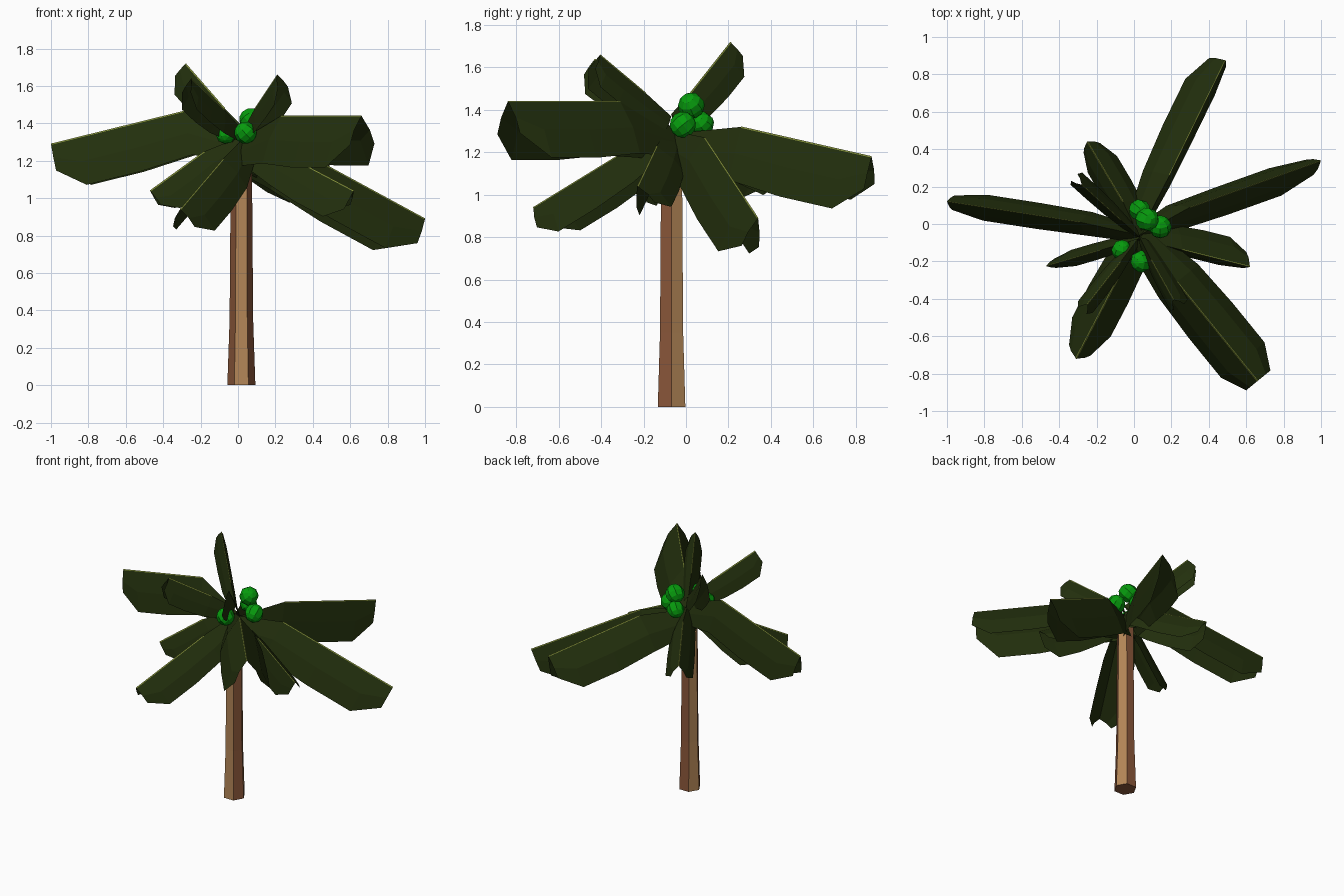
import bpy, bmesh, math
from mathutils import Vector

if "Cube" in bpy.data.objects:
    bpy.data.objects.remove(bpy.data.objects["Cube"])


def mat(name, rgb):
    m = bpy.data.materials.new(name)
    m.diffuse_color = (*rgb, 1)
    m.use_nodes = True
    m.node_tree.nodes["Principled BSDF"].inputs["Base Color"].default_value = m.diffuse_color
    return m


LEAF = mat("dark_leaf_green", (0.0165, 0.029, 0.004))
RIB = mat("yellow_green", (0.22, 0.27, 0.04))
BARK = mat("light_bark", (0.45, 0.237, 0.095))
BARK2 = mat("dark_bark", (0.26, 0.097, 0.043))
NUT = mat("bright_green", (0.002, 0.33, 0.004))


def finish(name, bm, mats):
    me = bpy.data.meshes.new(name)
    bm.to_mesh(me)
    bm.free()
    for m in mats:
        me.materials.append(m)
    ob = bpy.data.objects.new(name, me)
    bpy.context.collection.objects.link(ob)
    return ob


def grid(bm, rows, up):
    """Skin rows of points, with the faces looking along up."""
    vs = [[bm.verts.new(p) for p in row] for row in rows]
    for a, b in zip(vs, vs[1:]):
        for i in range(len(a) - 1):
            bm.faces.new((a[i], b[i], b[i + 1], a[i + 1]))
    bm.normal_update()
    if sum(f.normal.dot(up) for f in bm.faces) < 0:
        bmesh.ops.reverse_faces(bm, faces=bm.faces)


# Trunk: flared hexagonal column, bark colour alternating by side
bm = bmesh.new()
rings = []
for z, r in ((0, .075), (.35, .063), (1.0, .058), (1.24, .056)):
    rings.append([bm.verts.new((.018 + r * math.cos(k * math.pi / 3),
                                -.068 + r * math.sin(k * math.pi / 3), z)) for k in range(6)])
for a, b in zip(rings, rings[1:]):
    for k in range(6):
        f = bm.faces.new((a[k], a[(k + 1) % 6], b[(k + 1) % 6], b[k]))
        f.material_index = k % 2
bm.faces.new(rings[0][::-1]).material_index = 1
bm.faces.new(rings[-1])
finish("trunk", bm, [BARK, BARK2])

# Coconuts
for i, (x, y, z, r) in enumerate(((.14, -.015, 1.33, .062), (.07, .025, 1.42, .064),
                                  (.03, .075, 1.335, .058), (-.065, -.14, 1.345, .056),
                                  (.04, -.2, 1.35, .06))):
    bm = bmesh.new()
    bmesh.ops.create_uvsphere(bm, u_segments=8, v_segments=6, radius=r)
    bmesh.ops.rotate(bm, verts=bm.verts, matrix=Vector((0, 0, 1)).rotation_difference(
        Vector((math.sin(i), math.cos(i * 2), .8))).to_matrix())
    bmesh.ops.translate(bm, verts=bm.verts, vec=(x, y, z))
    finish(f"coconut_{i + 1}", bm, [NUT])

# Leaves: folded blades hanging on both sides of a ridge
# (ridge base, ridge bend, ridge tip, left spread, right spread, blade width)
LEAVES = [
    ((.03, -.05, 1.29), (.19, .26, 1.32), (.49, .875, 1.18), .15, .03, .28),
    ((.03, -.06, 1.30), (.30, .09, 1.27), (1.0, .34, .89), .06, .10, .28),
    ((.03, -.07, 1.32), (.23, -.31, 1.44), (.66, -.84, 1.44), .16, .14, .31),
    ((.03, -.06, 1.33), (-.29, .01, 1.465), (-1.0, .12, 1.29), .07, .07, .27),
    ((.02, -.08, 1.31), (-.08, -.28, 1.21), (-.31, -.72, .94), .11, .12, .22),
    ((.02, -.08, 1.33), (-.18, -.14, 1.25), (-.47, -.225, 1.04), .045, .045, .17),
    ((.03, -.08, 1.31), (.26, -.14, 1.23), (.62, -.23, 1.04), .13, .03, .20),
    ((.02, -.05, 1.32), (-.06, .12, 1.29), (-.25, .44, 1.14), .08, .10, .21),
    ((.03, -.07, 1.38), (-.07, .02, 1.48), (-.28, .21, 1.72), .04, .05, .16),
    ((.03, -.07, 1.37), (.09, -.19, 1.48), (.21, -.405, 1.66), .07, .04, .16),
    ((.02, -.08, 1.37), (-.07, -.20, 1.47), (-.25, -.43, 1.64), .05, .05, .16),
]
PROFILE = ((0, .55), (.3, .92), (.58, 1), (.86, 1), (1, .56))
FOLD = ((1, 1), (.65, .5), (0, 0))     # spread and drop from hem to ridge

for i, (base, bend, tip, left, right, width) in enumerate(LEAVES):
    base, bend, tip = Vector(base), Vector(bend), Vector(tip)
    d = tip - base
    side = Vector((-d.y, d.x, 0)).normalized()
    up = (tip - bend).normalized().cross(side).normalized()
    up = -up if up.z < 0 else up
    rows, rib = [], []
    for t, w in PROFILE:
        p = base.lerp(bend, t / .3) if t <= .3 else bend.lerp(tip, (t - .3) / .7)
        row = []
        for sgn, spread, fold in ((1, left, FOLD), (-1, right, FOLD[1::-1])):
            drop = math.sqrt(width ** 2 - spread ** 2)
            for s, h in fold:
                row.append(p + side * (sgn * spread * s * w) - up * (drop * h * w))
        rows.append(row)
        if t > 0:
            # narrow strip following both slopes just beside the ridge
            strip = [p + (row[k] - p).normalized() * .007 + up * .002 for k in (1, 3)]
            rib.append([strip[0], p + up * .002, strip[1]])
    for name, pts, m in (("leaf", rows, LEAF), ("leaf_rib", rib, RIB)):
        bm = bmesh.new()
        grid(bm, pts, up)
        finish(f"{name}_{i + 1}", bm, [m])
